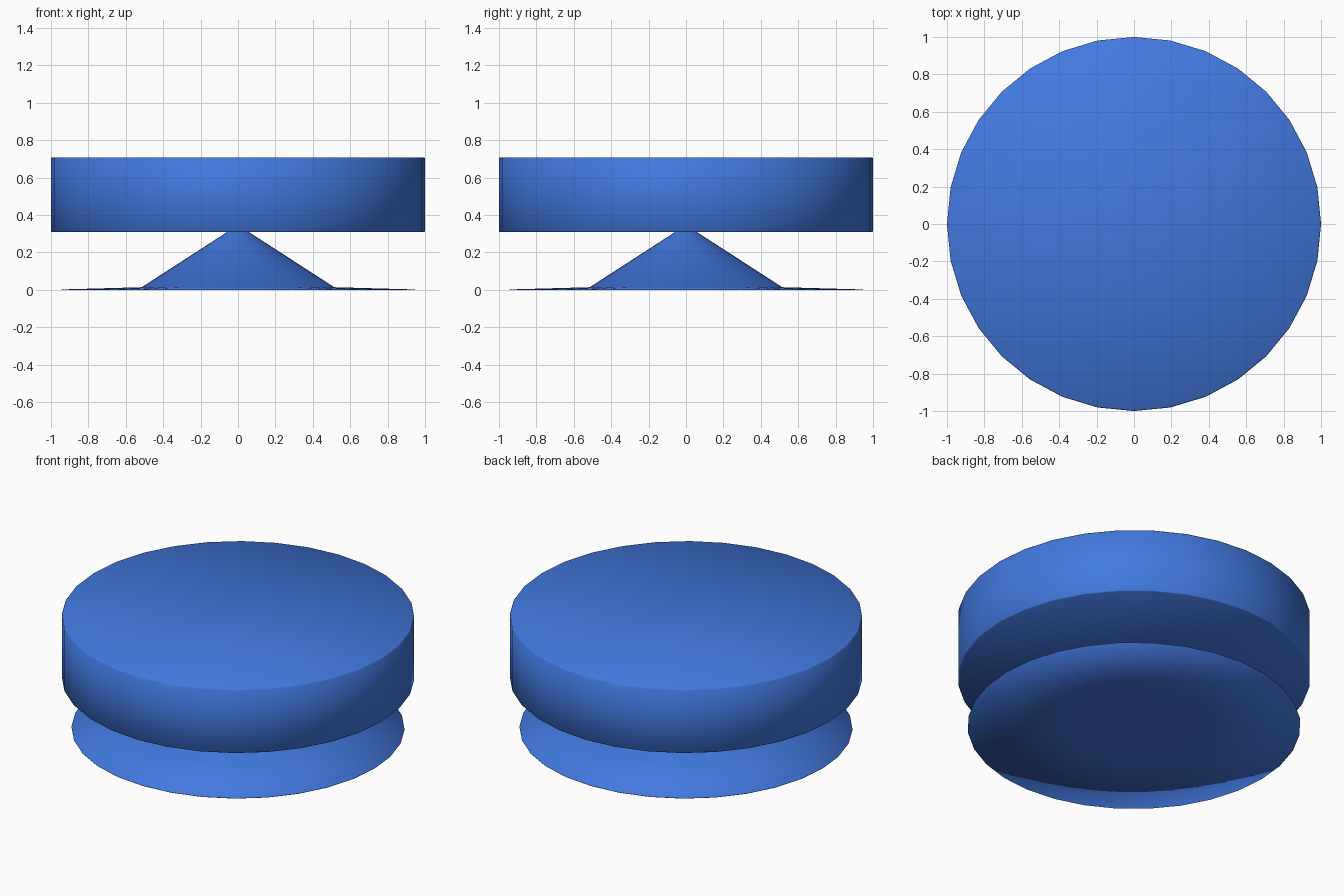
import bpy, bmesh, math

if "Cube" in bpy.data.objects:
    bpy.data.objects.remove(bpy.data.objects["Cube"])

SIDES = 32

blue = bpy.data.materials.new("blue")
blue.diffuse_color = (0.054, 0.19, 0.74, 1.0)
blue.use_nodes = True
blue.node_tree.nodes["Principled BSDF"].inputs["Base Color"].default_value = blue.diffuse_color


def lathe(name, profile, smooth_angle):
    """Revolve an (r, z) profile around z; r = 0 points become poles."""
    bm = bmesh.new()
    rings = []
    for r, z in profile:
        if r == 0:
            rings.append([bm.verts.new((0, 0, z))] * SIDES)
        else:
            rings.append([bm.verts.new((r * math.cos(math.tau * i / SIDES),
                                        r * math.sin(math.tau * i / SIDES), z))
                          for i in range(SIDES)])
    for a, b in zip(rings, rings[1:]):
        for i in range(SIDES):
            j = (i + 1) % SIDES
            corners = list(dict.fromkeys((a[i], a[j], b[j], b[i])))
            bm.faces.new(corners)
    bmesh.ops.recalc_face_normals(bm, faces=bm.faces[:])
    mesh = bpy.data.meshes.new(name)
    bm.to_mesh(mesh)
    bm.free()
    mesh.materials.append(blue)
    obj = bpy.data.objects.new(name, mesh)
    bpy.context.collection.objects.link(obj)
    bpy.ops.object.select_all(action='DESELECT')
    obj.select_set(True)
    bpy.context.view_layer.objects.active = obj
    bpy.ops.object.shade_smooth_by_angle(angle=math.radians(smooth_angle))
    return obj


# Thick round top with a tiny softened rim
lathe("round_top", [(0, 0.308), (0.994, 0.308), (1.0, 0.314),
                    (1.0, 0.702), (0.994, 0.708), (0, 0.708)], 50)

# Thin foot plate rising into a conical stem, softly shaded across its rim
lathe("flared_base", [(0, 0), (0.42, 0), (0.945, 0), (0.945, 0.002),
                      (0.515, 0.014), (0.06, 0.308)], 180)
